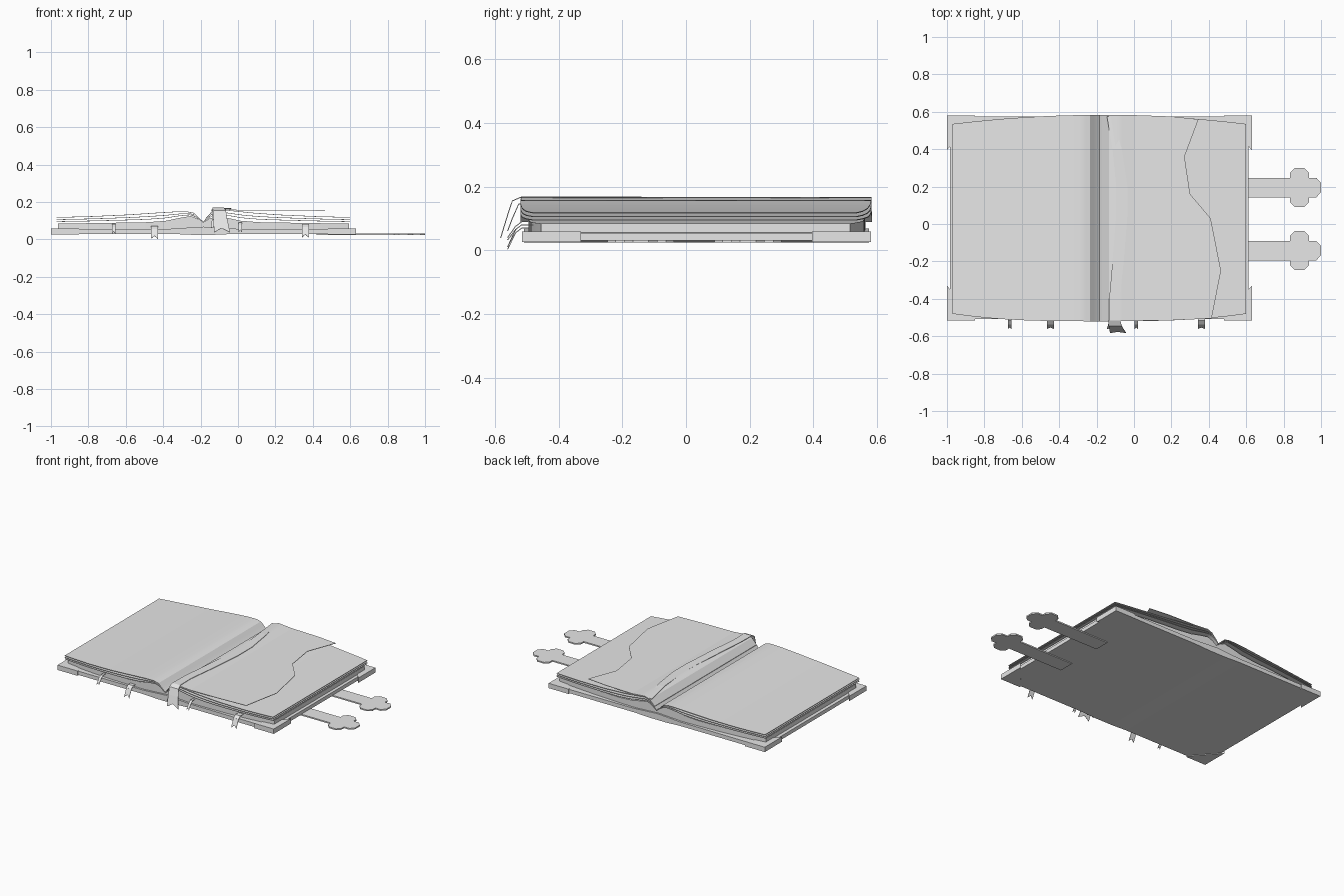
import bpy, bmesh, math
from mathutils import Vector

if "Cube" in bpy.data.objects:
    bpy.data.objects.remove(bpy.data.objects["Cube"])

mat = bpy.data.materials.new("plain_grey")
mat.diffuse_color = (0.8, 0.8, 0.8, 1)
mat.use_nodes = True
mat.node_tree.nodes["Principled BSDF"].inputs["Base Color"].default_value = mat.diffuse_color
SPINE = -0.185


def finish(name, bm, smooth=False):
    bmesh.ops.recalc_face_normals(bm, faces=bm.faces)
    me = bpy.data.meshes.new(name)
    bm.to_mesh(me)
    bm.free()
    ob = bpy.data.objects.new(name, me)
    bpy.context.collection.objects.link(ob)
    me.materials.append(mat)
    if smooth:
        bpy.ops.object.select_all(action='DESELECT')
        ob.select_set(True)
        bpy.context.view_layer.objects.active = ob
        bpy.ops.object.shade_smooth_by_angle(angle=math.radians(25))
    return ob


def slab(name, sections, smooth=False):
    """Loft rectangles (x, y0, y1, z0, z1) along x."""
    bm = bmesh.new()
    rings = [[bm.verts.new(p) for p in ((x, y0, z0), (x, y1, z0), (x, y1, z1), (x, y0, z1))]
             for x, y0, y1, z0, z1 in sections]
    for a, b in zip(rings, rings[1:]):
        for i in range(4):
            j = (i + 1) % 4
            bm.faces.new((a[i], a[j], b[j], b[i]))
    bm.faces.new(rings[0])
    bm.faces.new(rings[-1])
    return finish(name, bm, smooth)


def plate(name, outline, z0, z1):
    """Extrude a flat outline upwards."""
    bm = bmesh.new()
    f = bm.faces.new([bm.verts.new((x, y, z0)) for x, y in outline])
    top = bmesh.ops.extrude_face_region(bm, geom=[f])["geom"]
    bmesh.ops.translate(bm, vec=(0, 0, z1 - z0),
                        verts=[v for v in top if isinstance(v, bmesh.types.BMVert)])
    return finish(name, bm)


def ribbon(name, rows, notch):
    """Strip through rows (x, y, z, width), ending in a swallowtail."""
    bm = bmesh.new()
    pairs = [[bm.verts.new((x - w / 2, y, z)), bm.verts.new((x + w / 2, y, z))]
             for x, y, z, w in rows]
    for a, b in zip(pairs[:-2], pairs[1:-1]):
        bm.faces.new((a[0], a[1], b[1], b[0]))
    a, b = pairs[-2:]
    end = Vector(rows[-1][:3])
    mid = bm.verts.new(end.lerp(Vector(rows[-2][:3]), notch))
    top = bm.verts.new((a[0].co + a[1].co) / 2)
    bm.faces.new((a[0], top, mid, b[0]))
    bm.faces.new((top, a[1], b[1], mid))
    ob = finish(name, bm)
    mod = ob.modifiers.new("thickness", 'SOLIDIFY')
    mod.thickness = 0.003
    mod.offset = 0


def interp(pts, u):
    for (a, za), (b, zb) in zip(pts, pts[1:]):
        if u <= b:
            return za + (zb - za) * (u - a) / (b - a)
    return pts[-1][1]


def page_ends(u):
    t = u / 0.785
    return -0.52 + 0.04 * t ** 3, 0.583 - 0.048 * t ** 2


# Cover boards with a slightly raised spine
slab("cover", [(x, -0.508, 0.574, z0, z1) for x, z0, z1 in (
    (-0.985, 0.03, 0.055), (-0.36, 0.03, 0.057), (-0.25, 0.025, 0.064), (SPINE, 0.025, 0.068),
    (-0.12, 0.025, 0.064), (-0.01, 0.03, 0.057), (0.613, 0.03, 0.055))])

# Corner guards
for cx, sx in ((-1.0, 1), (0.63, -1)):
    for cy, sy in ((-0.515, 1), (0.58, -1)):
        outline = [(cx, cy), (cx + sx * 0.15, cy), (cx + sx * 0.15, cy + sy * 0.012),
                   (cx + sx * 0.022, cy + sy * 0.16), (cx, cy + sy * 0.185)]
        plate("corner_guard", outline, 0.026, 0.059)

# Page blocks and loose sheets on both sides of the gutter
block = [(0, .09), (.03, .11), (.07, .125), (.13, .115), (.2, .1), (.3, .092), (.785, .084)]
left = [(0, .095), (.02, .112), (.05, .142), (.09, .15), (.15, .149), (.25, .143),
        (.4, .133), (.6, .124), (.785, .119)]
right = [(0, .095), (.02, .12), (.05, .15), (.085, .163), (.15, .155), (.25, .144),
         (.4, .133), (.6, .124), (.785, .119)]
steps = [0, .01, .02, .03, .04, .05, .06, .07, .085, .1, .125, .15, .2, .25, .3, .4, .5, .6, .7, .785]
for side, sx, top in (("left", -1, left), ("right", 1, right)):
    slab(side + "_page_block",
         [(SPINE + sx * u * 0.99, page_ends(u)[0] + 0.025, page_ends(u)[1] - 0.02, 0.05, interp(block, u))
          for u in steps], True)
    for n, k in enumerate((0.36, 0.66, 1.0)):
        rows = []
        for u in steps:
            b = interp(block, u)
            z = b + k * (interp(top, u) - b)
            rows.append((SPINE + sx * u, *page_ends(u), z - 0.003, z))
        slab(f"{side}_sheet_{n + 1}", rows, True)

# Torn page: curved root and flat ragged part
slab("torn_page_root", [(x, -0.518, 0.582, z - 0.003, z) for x, z in (
    (-0.17, .117), (-0.135, .154), (-0.1, .1665), (-0.06, .163), (0, .158))], True)
plate("torn_page", [(0, -0.518), (0.2, -0.515), (0.415, -0.505), (0.465, -0.25), (0.41, 0.03),
                    (0.3, 0.16), (0.27, 0.36), (0.345, 0.56), (0.2, 0.575), (0, 0.582)], 0.155, 0.158)

# Bookmark lying in the fold and hanging over the front edge
ribbon("bookmark", [(-.13, .575, .1565, .03), (-.09, .4, .166, .05), (-.065, .2, .165, .06),
                    (-.065, .05, .165, .06), (-.085, -.2, .167, .06), (-.105, -.4, .168, .055),
                    (-.105, -.515, .168, .06), (-.1, -.545, .155, .07), (-.095, -.56, .11, .075),
                    (-.085, -.582, .038, .085)], 0.3)
ribbon("bookmark_under", [(-.11, -.48, .15, .05), (-.11, -.525, .145, .05),
                          (-.115, -.545, .1, .05), (-.12, -.56, .06, .05)], 0.3)

# Small marker ribbons
for x, w, z0, z1 in ((-.665, .018, .08, .032), (-.447, .038, .07, .003),
                     (.012, .018, .09, .04), (.36, .038, .08, .01)):
    ribbon("marker_ribbon", [(x, -.46, z0, w), (x, -.515, z0, w), (x, -.535, z0 - .015, w),
                             (x, -.56, z1, w)], 0.3)

# Clasp straps with clover-shaped ends
half = [(0.42, .052), (0.835, .052), (0.835, .08), (0.86, .105), (0.91, .105), (0.935, .08),
        (0.935, .052), (0.975, .052), (1.0, .025)]
for cy in (0.195, -0.142):
    outline = [(x, cy + y) for x, y in half] + [(x, cy - y) for x, y in reversed(half)]
    plate("clasp_strap", outline, 0.024, 0.033)
